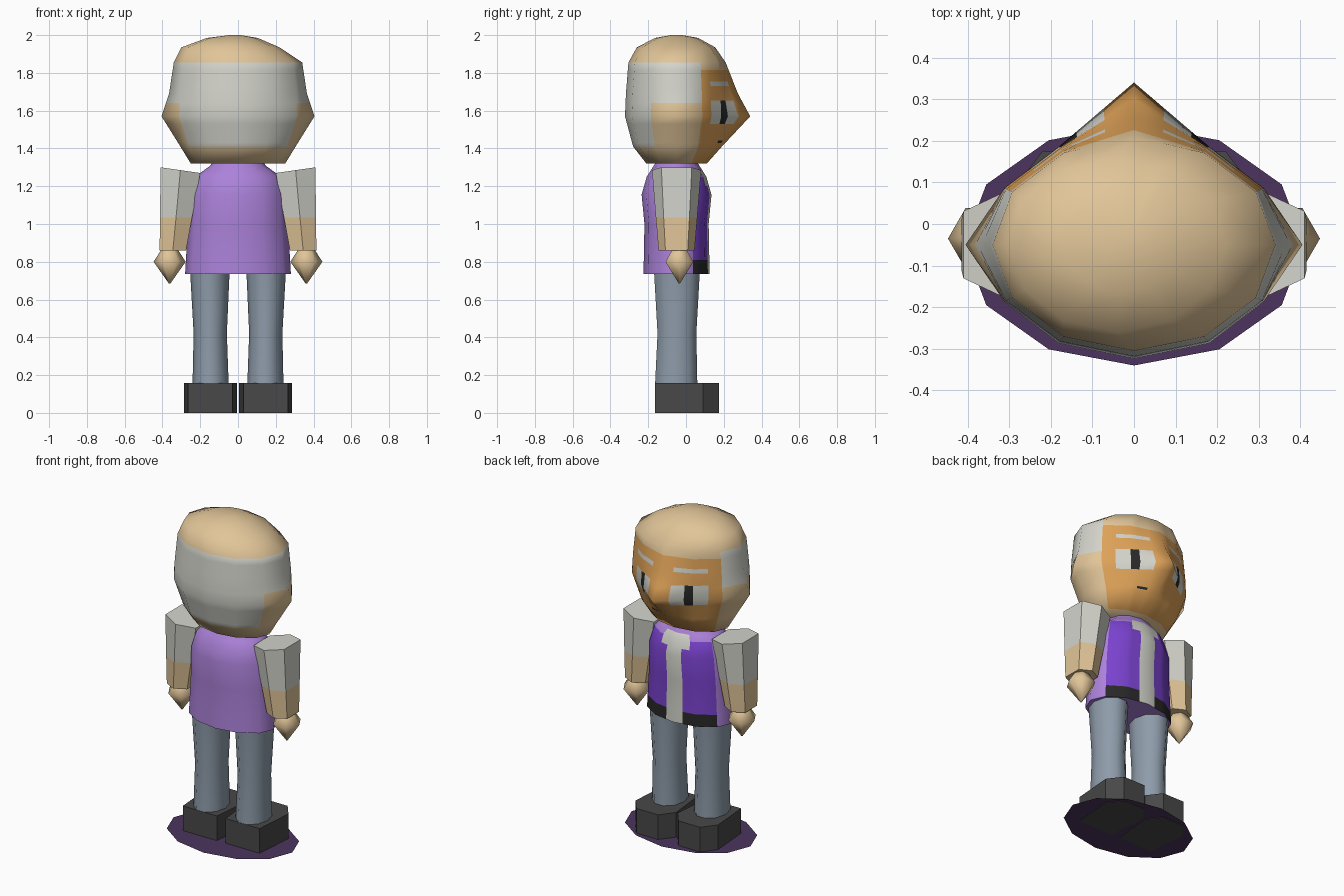
import bpy, bmesh, math

if "Cube" in bpy.data.objects:
    bpy.data.objects.remove(bpy.data.objects["Cube"])


def colour(name, r, g, b):
    lin = [((c / 255 + 0.055) / 1.055) ** 2.4 for c in (r, g, b)]
    m = bpy.data.materials.new(name)
    m.diffuse_color = (*lin, 1)
    m.use_nodes = True
    m.node_tree.nodes["Principled BSDF"].inputs["Base Color"].default_value = m.diffuse_color
    return m


SKIN = colour("skin", 225, 197, 152)
FACE = colour("tan_face", 222, 162, 88)
WHITE = colour("off_white", 212, 212, 204)
LAVENDER = colour("lavender", 172, 130, 218)
PURPLE = colour("purple", 122, 66, 206)
DARK = colour("near_black", 40, 40, 40)
DENIM = colour("grey_blue", 142, 156, 170)
SHOE = colour("charcoal", 72, 72, 72)
BASE = colour("dark_violet", 76, 52, 94)


def loft(name, rings, mats, rule=None, angle=50):
    """Skin a stack of closed rings, cap both ends; rule(row, column) picks the colour."""
    bm = bmesh.new()
    rows = [[bm.verts.new(p) for p in ring] for ring in rings]
    n = len(rows[0])
    for i in range(len(rows) - 1):
        for j in range(n):
            k = (j + 1) % n
            f = bm.faces.new((rows[i][j], rows[i][k], rows[i + 1][k], rows[i + 1][j]))
            f.material_index = rule(i, j) if rule else 0
    bm.faces.new(rows[0][::-1])
    top = bm.faces.new(rows[-1])
    if rule:
        top.material_index = rule(len(rows) - 2, 0)
    bmesh.ops.recalc_face_normals(bm, faces=bm.faces)
    mesh = bpy.data.meshes.new(name)
    bm.to_mesh(mesh)
    bm.free()
    for m in mats:
        mesh.materials.append(m)
    ob = bpy.data.objects.new(name, mesh)
    bpy.context.collection.objects.link(ob)
    bpy.ops.object.select_all(action='DESELECT')
    bpy.context.view_layer.objects.active = ob
    ob.select_set(True)
    if angle:
        bpy.ops.object.shade_smooth_by_angle(angle=math.radians(angle))
    return ob


def ellipse(cx, cy, z, rx, ry, n, turn=0.0):
    return [(cx + rx * math.cos(turn + math.tau * i / n),
             cy + ry * math.sin(turn + math.tau * i / n), z) for i in range(n)]


# Twelve-sided body section: side k=0 is the back, k=3 is +x, k=6 is the face side
YC = -0.05


def section(profile, z, ks):
    for a, b in zip(profile, profile[1:]):
        if z <= b[0] + 1e-6:
            break
    t = (z - a[0]) / (b[0] - a[0])
    _, cx, w, side, r, front = [p + (q - p) * t for p, q in zip(a, b)]

    def corner(k):
        k %= 12
        x = w * math.sin(math.tau * k / 12)
        y = YC - r * math.cos(math.tau * k / 12)
        if k in (3, 9):
            x = side if k == 3 else -side
        if k == 6:
            y = front
        return cx + x, y

    pts = []
    for k in ks:
        i = math.floor(k)
        p, q = corner(i), corner(i + 1)
        f = k - i
        pts.append((p[0] + (q[0] - p[0]) * f, p[1] + (q[1] - p[1]) * f, z))
    return pts


def columns(extra):
    return sorted(list(range(12)) + extra + [12 - k for k in extra])


def painted(name, profile, zs, ks, mats, paint, angle):
    def rule(i, j):
        k = (ks[j] + (ks[j + 1] if j + 1 < len(ks) else 12)) / 2
        return mats.index(paint(k, (zs[i] + zs[i + 1]) / 2))
    return loft(name, [section(profile, z, ks) for z in zs], mats, rule, angle)


# Head: z, x offset, width, side point, depth, front point
head_profile = [
    (1.32, 0, .25, .25, .16, .11),
    (1.41, 0, .30, .305, .23, .19),
    (1.57, 0, .36, .405, .273, .34),
    (1.69, 0, .355, .365, .268, .275),
    (1.855, 0, .338, .34, .255, .21),
    (1.935, -.04, .26, .26, .21, .155),
    (1.985, -.03, .135, .135, .115, .065),
    (2.0, -.015, .03, .03, .03, -.02)]


def head_paint(k, z):
    d = abs(k - 6)
    if d < 2 and z < 1.815:
        if 1.53 < z < 1.655 and .4 < d < 1.52:        # eyes and pupils
            return DARK if .77 < d < 1 else WHITE
        if 1.73 < z < 1.755 and .4 < d < 1.52:        # brows
            return WHITE
        if 1.43 < z < 1.442 and 5.23 < k < 5.6:       # mouth
            return DARK
        return FACE
    if z > 1.855 or d < 2:
        return SKIN
    return WHITE if z > (1.41 if d > 4 else 1.64) else SKIN  # hair


painted("head", head_profile,
        [1.32, 1.41, 1.43, 1.442, 1.53, 1.57, 1.64, 1.655, 1.69, 1.73, 1.755,
         1.815, 1.855, 1.935, 1.985, 2.0],
        columns([4.48, 5.23, 5.6]), [SKIN, FACE, WHITE, DARK], head_paint, 80)

# Torso with open jacket, hem and shirt stripe
torso_profile = [(z, 0, w, w, r, YC + r) for z, w, r in [
    (.735, .28, .175), (1.0, .265, .17), (1.155, .257, .185),
    (1.25, .228, .158), (1.31, .145, .12), (1.34, .13, .1)]]


def torso_paint(k, z):
    d = abs(k - 6)
    if d > 2 or z > 1.28:
        return LAVENDER
    if d < .4 or (d < .8 and z > 1.2):
        return WHITE
    if z < .81:
        return DARK
    return PURPLE if z < 1.25 else LAVENDER


painted("torso", torso_profile, [.735, .81, 1.0, 1.155, 1.2, 1.25, 1.28, 1.31, 1.34],
        columns([5.2, 5.6]), [LAVENDER, PURPLE, WHITE, DARK], torso_paint, 50)

for s, label in ((1, "right"), (-1, "left")):
    # Arm: six-sided sleeve and forearm, slanted at the shoulder
    def arm_ring(xi, xo, zi, zo, h):
        xm, zm = (xi + xo) / 2, (zi + zo) / 2
        return [(s * x, -.05 + y * h, z) for x, y, z in (
            (xo, -.62, zo), (xo, .62, zo), (xm, 1, zm),
            (xi, .62, zi), (xi, -.62, zi), (xm, -1, zm))]
    loft(label + "_arm",
         [arm_ring(.275, .415, .86, .86, .095), arm_ring(.243, .413, 1.035, 1.035, .11),
          arm_ring(.20, .41, 1.27, 1.30, .13)],
         [SKIN, WHITE], lambda i, j: i)

    # Hand: six-sided tapered drop
    loft(label + "_hand",
         [ellipse(s * .362, -.035, z, r, r, 6)
          for z, r in ((.685, .004), (.80, .085), (.862, .045), (.875, .03))], [SKIN], angle=80)

    # Leg
    loft(label + "_leg",
         [ellipse(s * x, y, z, rx, ry, 10) for x, y, z, rx, ry in (
             (.145, -.052, .14, .096, .118), (.147, -.048, .42, .088, .108),
             (.149, -.048, .76, .105, .128))], [DENIM])

    # Shoe with clipped toe corners
    outline = [(.265, -.165), (.285, .09), (.22, .175), (.07, .175), (.005, .09), (.03, -.165)]
    loft(label + "_shoe", [[(s * x, y, z) for x, y in outline] for z in (0, .157)],
         [SHOE], angle=0)

# Flat ground disc
disc = bpy.data.meshes.new("base_disc")
disc.from_pydata(ellipse(0, -.05, .003, .41, .29, 12), [], [list(range(12))])
disc.materials.append(BASE)
bpy.context.collection.objects.link(bpy.data.objects.new("base_disc", disc))
